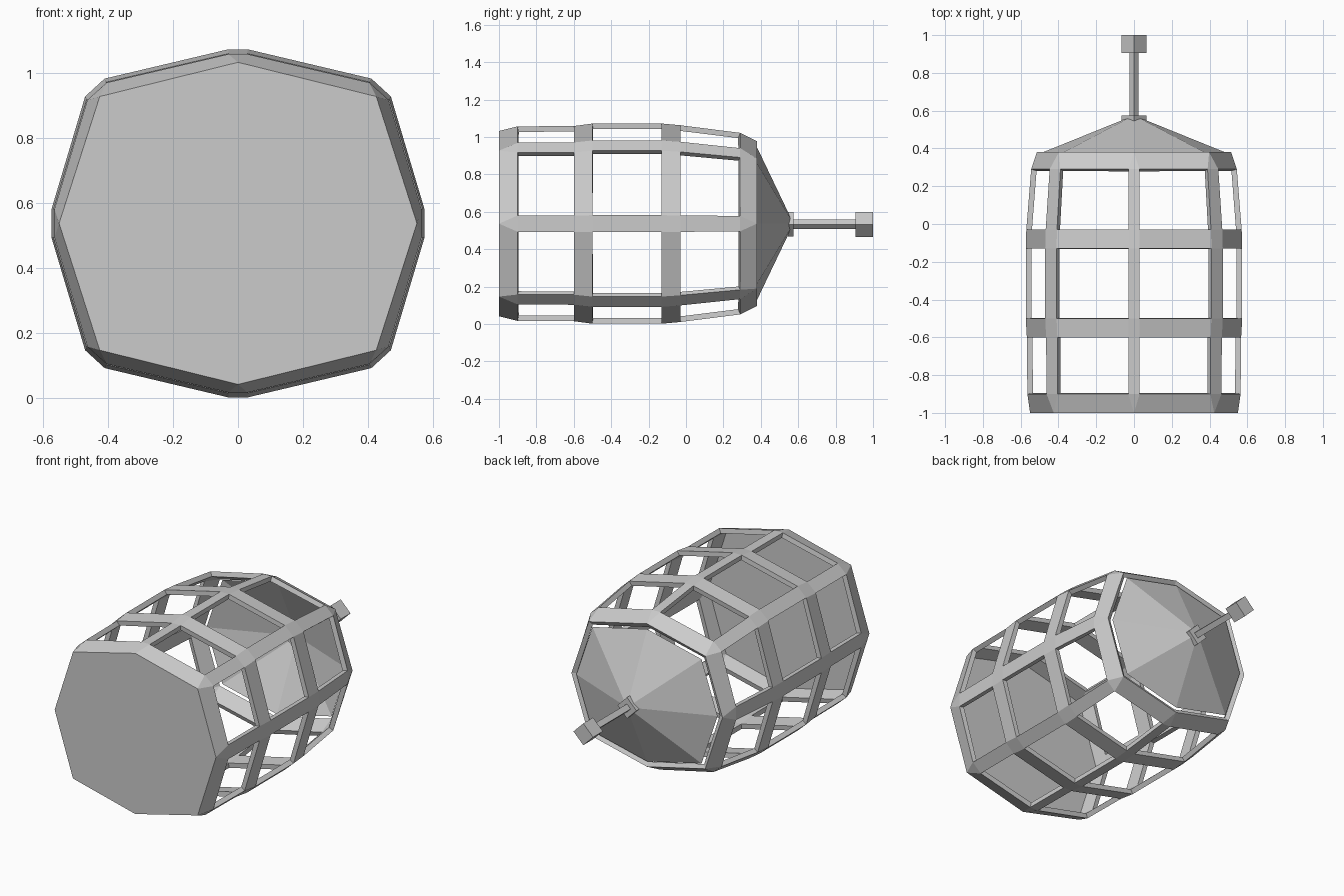
import bpy, bmesh, math

if "Cube" in bpy.data.objects:
    bpy.data.objects.remove(bpy.data.objects["Cube"])

CZ = 0.537          # height of the long axis
THICK = 0.03


def finish(bm, name):
    me = bpy.data.meshes.new(name)
    bm.to_mesh(me)
    bm.free()
    ob = bpy.data.objects.new(name, me)
    bpy.context.collection.objects.link(ob)
    return ob


# Cross-sections (x, z from axis), counter-clockwise from the right side
half = [(0.573, 0.045), (0.47, 0.39), (0.41, 0.445), (0.03, 0.535)]
q1 = half
q2 = [(-x, z) for x, z in reversed(q1)]
bevelled = q1 + q2 + [(-x, -z) for x, z in q1] + [(-x, -z) for x, z in q2]
corner = [(0.55, 0.0), (0.425, 0.39), (0, 0.495), (-0.425, 0.39),
          (-0.55, 0.0), (-0.425, -0.39), (0, -0.495), (0.425, -0.39)]

# Stations along y: position, x scale, z scale
stations = [(-0.9, 0.985, 0.972), (-0.6, 0.99, 0.975), (-0.5, 1, 1),
            (-0.13, 1, 1), (-0.03, 0.995, 0.983), (0.29, 0.95, 0.907)]


def section(bm, pts, y, sx=1, sz=1):
    return [bm.verts.new((x * sx, y, CZ + z * sz)) for x, z in pts]


# Cage: hoops and eight long bars, closed by the flat front plate
bm = bmesh.new()
front = section(bm, corner, -1)
back = section(bm, corner, 0.38, 0.936, 0.89)
rows = [section(bm, bevelled, *s) for s in stations]
bm.faces.new(front)
for k in range(len(rows) - 1):
    a, b = rows[k], rows[k + 1]
    hoop = k in (1, 3)
    for i in range(16):
        is_bar = i % 2 == 1          # bar faces run from odd to even points
        if hoop or is_bar:
            j = (i + 1) % 16
            bm.faces.new((a[i], b[i], b[j], a[j]))
# End hoops taper from bevelled corners to sharp ones
a, b = rows[0], rows[-1]
for i in range(8):
    n = (i + 1) % 8
    lo, p, q = (2 * i - 1) % 16, 2 * i, (2 * i + 1) % 16
    bm.faces.new((front[i], a[lo], a[p]))
    bm.faces.new((front[i], a[p], a[q], front[n]))
    bm.faces.new((b[lo], back[i], b[p]))
    bm.faces.new((b[p], back[i], back[n], b[q]))
cage = finish(bm, "cage")

# The bar of each corner straddles it: points (2i-1, 2i)
mod = cage.modifiers.new("thickness", 'SOLIDIFY')
mod.thickness = THICK
mod.offset = -1

# Cone roof at the back
bm = bmesh.new()
rim = section(bm, corner, 0.38, 0.936 * 0.935, 0.89 * 0.925)
tip = bm.verts.new((0, 0.575, CZ))
for i in range(8):
    bm.faces.new((rim[i], tip, rim[(i + 1) % 8]))
finish(bm, "cone_roof")


# Square stem pieces standing on edge
def diamond_bar(name, r, y0, y1):
    bpy.ops.mesh.primitive_cylinder_add(
        vertices=4, radius=r, depth=y1 - y0,
        location=(0, (y0 + y1) / 2, CZ - 0.004),
        rotation=(math.pi / 2, 0, 0))
    bpy.context.object.name = name


diamond_bar("stem_collar", 0.065, 0.545, 0.575)
diamond_bar("stem_rod", 0.025, 0.56, 0.91)
diamond_bar("stem_knob", 0.067, 0.905, 1.0)
